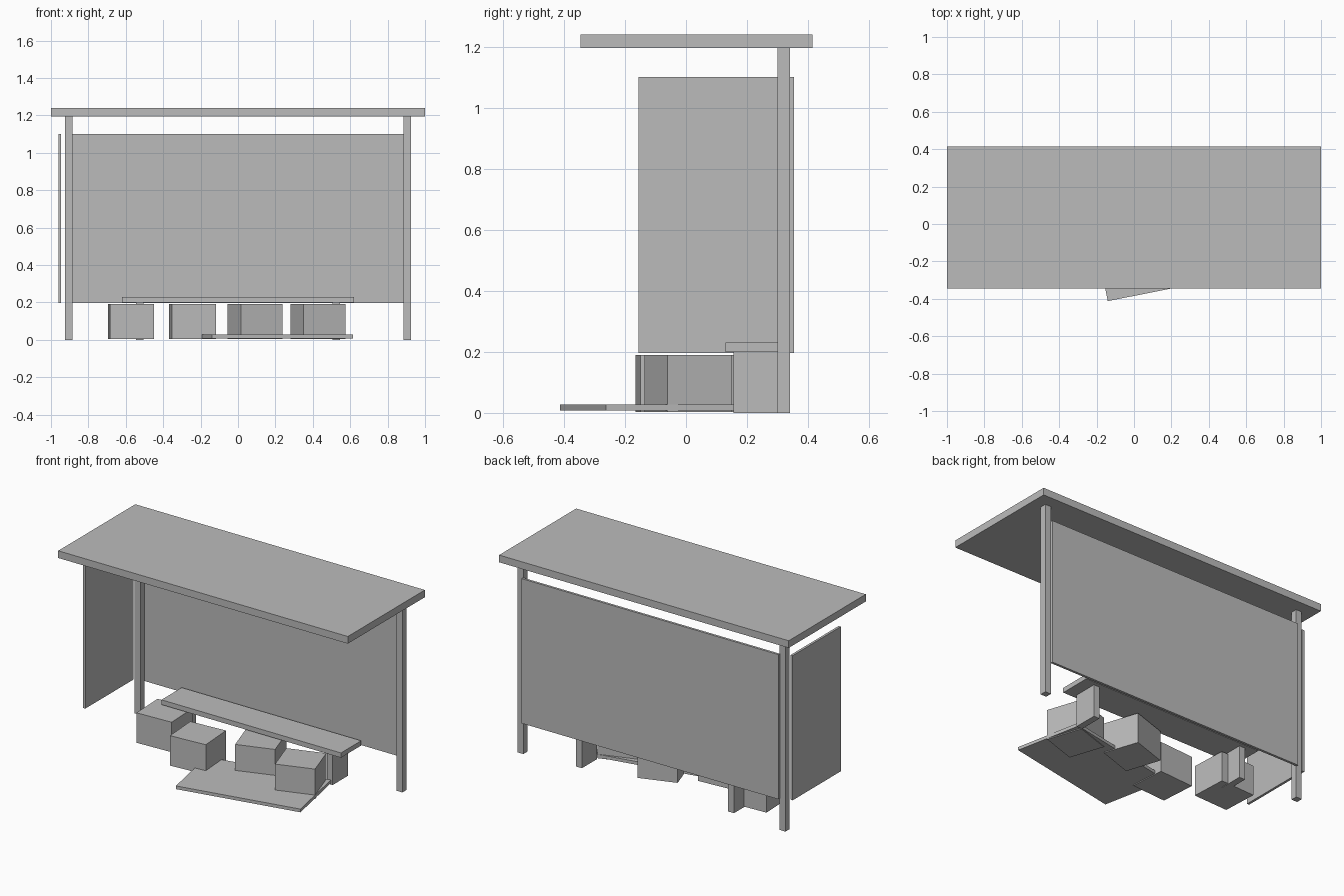
import bpy
from math import radians
from mathutils import Matrix, Vector

# Remove the default cube only
old = bpy.data.objects.get("Cube")
if old:
    bpy.data.objects.remove(old, do_unlink=True)

grey = bpy.data.materials.new("plain_grey")
grey.use_nodes = True
colour = (0.5, 0.5, 0.5, 1)
grey.diffuse_color = colour
grey.node_tree.nodes["Principled BSDF"].inputs["Base Color"].default_value = colour


def block(name, centre, size, bottom, top, turn=0):
    """Upright block: plan centre and size, height range, turn about z in degrees."""
    bpy.ops.mesh.primitive_cube_add(size=1)
    ob = bpy.context.object
    ob.name = name
    scale = Matrix.Diagonal((size[0], size[1], top - bottom, 1))
    ob.data.transform(scale)
    ob.location = Vector((centre[0], centre[1], (bottom + top) / 2))
    ob.rotation_euler.z = radians(turn)
    ob.data.materials.append(grey)
    return ob


# Shelter: roof, posts, back and side panels
block("roof", (0, 0.035), (2, 0.76), 1.195, 1.24)
for side, sign in (("left", 1), ("right", -1)):
    block(side + "_post", (sign * 0.905, 0.32), (0.04, 0.04), 0, 1.195)
    block(side + "_bench_leg", (sign * 0.525, 0.23), (0.04, 0.15), 0, 0.2)
block("back_panel", (0, 0.347), (1.774, 0.015), 0.197, 1.1)
block("side_panel", (-0.953, 0.082), (0.015, 0.475), 0.197, 1.1)

# Bench seat
block("bench_seat", (0, 0.23), (1.24, 0.2), 0.2, 0.23)

# Boxes left under and before the bench
boxes = [(-0.572, 0.093, 2.5), (-0.244, -0.046, 4), (0.092, 0.093, 18.4), (0.428, 0.007, 18.4)]
for i, (x, y, turn) in enumerate(boxes):
    block(f"box_{i + 1}", (x, y), (0.236, 0.222), 0.003, 0.19, turn)

# Flattened board lying on the ground
block("ground_board", (0.196, -0.128), (0.77, 0.427), 0.008, 0.028, 11.2)
